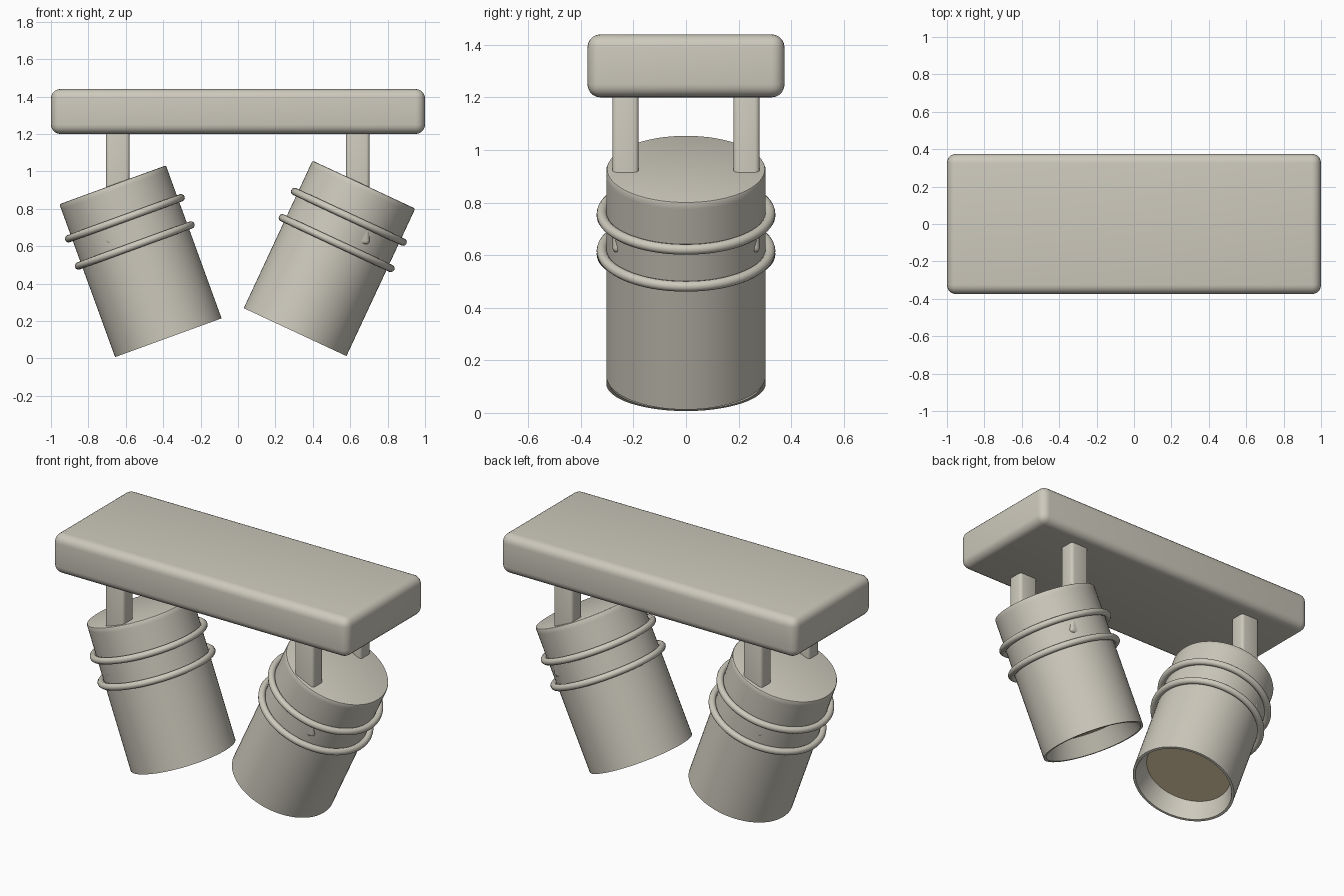
import bpy, bmesh, math
from mathutils import Matrix, Vector

if "Cube" in bpy.data.objects:
    bpy.data.objects.remove(bpy.data.objects["Cube"])


def material(name, rgb):
    m = bpy.data.materials.new(name)
    m.diffuse_color = (*rgb, 1)
    m.use_nodes = True
    m.node_tree.nodes["Principled BSDF"].inputs["Base Color"].default_value = m.diffuse_color
    return m


PAINT = material("warm grey paint", (0.61, 0.584, 0.503))
LENS = material("warm lens", (0.61, 0.515, 0.328))


def finish(ob, mat, angle=35):
    ob.data.materials.append(mat)
    bpy.ops.object.select_all(action='DESELECT')
    ob.select_set(True)
    bpy.context.view_layer.objects.active = ob
    bpy.ops.object.shade_smooth_by_angle(angle=math.radians(angle))


def rounded_box(name, lo, hi, bevel, segments):
    lo, hi = Vector(lo), Vector(hi)
    bm = bmesh.new()
    bmesh.ops.create_cube(bm, size=1)
    bmesh.ops.scale(bm, vec=hi - lo, verts=bm.verts)
    bmesh.ops.translate(bm, vec=(lo + hi) / 2, verts=bm.verts)
    bmesh.ops.bevel(bm, geom=bm.edges[:], offset=bevel, segments=segments,
                    profile=0.5, affect='EDGES')
    me = bpy.data.meshes.new(name)
    bm.to_mesh(me)
    bm.free()
    ob = bpy.data.objects.new(name, me)
    bpy.context.collection.objects.link(ob)
    finish(ob, PAINT)


def lathe(name, profile, matrix, mat, sides=64, closed=False):
    """Revolve (radius, height) points about local z; radius 0 makes a pole."""
    bm = bmesh.new()
    rings = []
    for r, z in profile:
        if r == 0:
            rings.append([bm.verts.new((0, 0, z))] * sides)
        else:
            rings.append([bm.verts.new((r * math.cos(2 * math.pi * i / sides),
                                        r * math.sin(2 * math.pi * i / sides), z))
                          for i in range(sides)])
    pairs = list(zip(rings, rings[1:]))
    if closed:
        pairs.append((rings[-1], rings[0]))
    for a, b in pairs:
        for i in range(sides):
            j = (i + 1) % sides
            bm.faces.new(list(dict.fromkeys((a[i], a[j], b[j], b[i]))))
    bm.transform(matrix)
    me = bpy.data.meshes.new(name)
    bm.to_mesh(me)
    bm.free()
    ob = bpy.data.objects.new(name, me)
    bpy.context.collection.objects.link(ob)
    finish(ob, mat)


# Ceiling plate
rounded_box("ceiling_plate", (-1, -0.375, 1.2), (1, 0.375, 1.44), 0.05, 5)

R, L = 0.303, 0.87
for side, top, tilt in (("left", (-0.67, 0, 0.928), -20), ("right", (0.673, 0, 0.929), 25)):
    # Local origin is the centre of the lamp's top, the lamp hangs down local -z
    m = Matrix.Translation(top) @ Matrix.Rotation(math.radians(tilt), 4, 'Y')

    # Housing: outer wall, rim, tapered inner wall
    lathe(side + "_housing", [(0.25, -L + 0.11), (R - 0.015, -L), (R, -L), (R, -0.03)], m, PAINT)
    # Lid with a softened edge
    lathe(side + "_lid", [(0, -0.03), (R, -0.03), (R, -0.008), (R - 0.003, -0.002),
                          (R - 0.009, 0), (0, 0)], m, PAINT)
    # Lens recessed in the opening
    lathe(side + "_lens", [(0, -L + 0.11), (0.252, -L + 0.11)], m, LENS)
    # Two round trim rings
    for k, depth in enumerate((0.19, 0.345)):
        tube = [(0.32 + 0.02 * math.cos(a), -depth + 0.02 * math.sin(a))
                for a in (2 * math.pi * i / 12 for i in range(12))]
        lathe(f"{side}_ring_{k + 1}", tube, m, PAINT, closed=True)

    # Pair of hanger arms running into the housing
    x = 0.64 if side == "right" else -0.643
    for y, label in ((-0.23, "front"), (0.23, "back")):
        rounded_box(f"{side}_{label}_arm", (x - 0.063, y - 0.05, 0.61),
                    (x + 0.063, y + 0.05, 1.25), 0.018, 3)

# Consistent outward normals on the solid parts; the lens faces down the opening
for ob in bpy.data.objects:
    bm = bmesh.new()
    bm.from_mesh(ob.data)
    if ob.name.endswith("_lens"):
        down = Vector((0, 0, -1))
        bmesh.ops.reverse_faces(bm, faces=[f for f in bm.faces if f.normal.dot(down) < 0])
    elif not ob.name.endswith("_housing"):
        bmesh.ops.recalc_face_normals(bm, faces=bm.faces)
    bm.to_mesh(ob.data)
    bm.free()
